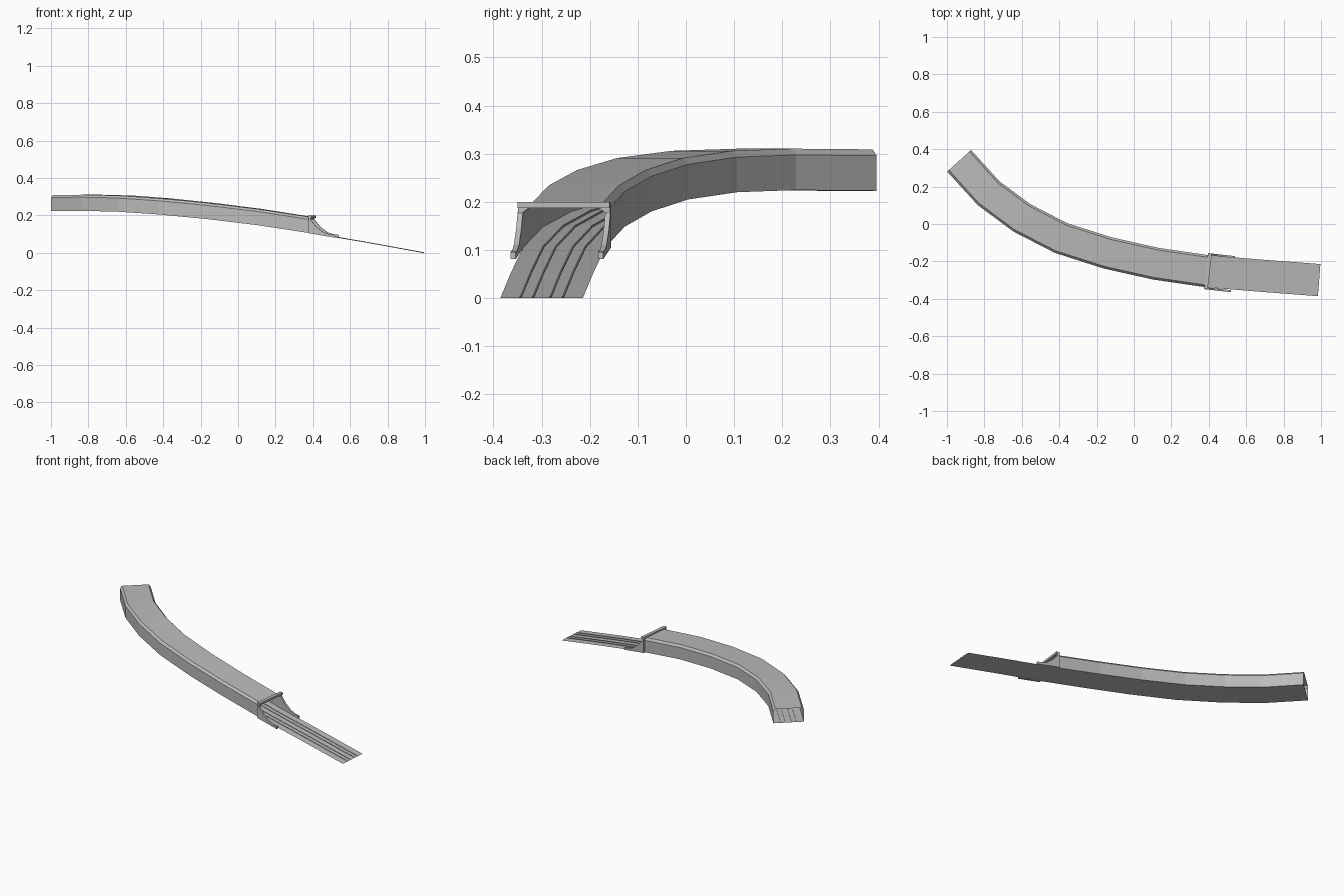
import bpy, bmesh
from mathutils import Vector

if "Cube" in bpy.data.objects:
    bpy.data.objects.remove(bpy.data.objects["Cube"])

# Track centre line: x, y, z of the deck
PATH = [Vector(p) for p in [
    (-0.935, 0.338, 0.223), (-0.778, 0.165, 0.2245), (-0.60, 0.033, 0.22),
    (-0.39, -0.075, 0.205), (-0.14, -0.155, 0.18), (0.118, -0.2125, 0.148),
    (0.395, -0.253, 0.105), (0.70, -0.278, 0.053), (0.99, -0.30, 0.0)]]
HALF = 0.086      # half width of the deck
PORTAL = 6        # station where the tunnel ends
UP = Vector((0, 0, 1))

concrete = bpy.data.materials.new("concrete_grey")
concrete.diffuse_color = (0.5, 0.5, 0.5, 1)
concrete.use_nodes = True
concrete.node_tree.nodes["Principled BSDF"].inputs["Base Color"].default_value = concrete.diffuse_color


def finish(name, bm):
    mesh = bpy.data.meshes.new(name)
    bm.to_mesh(mesh)
    bm.free()
    mesh.materials.append(concrete)
    obj = bpy.data.objects.new(name, mesh)
    bpy.context.collection.objects.link(obj)
    return obj


def flat_dir(v):
    return Vector((v.x, v.y, 0)).normalized()


def side(i):
    """Horizontal left-hand direction at a station."""
    a = PATH[max(i - 1, 0)]
    b = PATH[min(i + 1, len(PATH) - 1)]
    c = PATH[i]
    t = sum((flat_dir(d) for d in (c - a, b - c) if d.length > 0), Vector())
    return UP.cross(t.normalized())


def sweep(name, profile, last):
    """Sweep an open (offset, height) profile along the path."""
    bm = bmesh.new()
    rows = [[bm.verts.new(PATH[i] + side(i) * u + UP * h) for u, h in profile]
            for i in range(last + 1)]
    for r, s in zip(rows, rows[1:]):
        for j in range(len(profile) - 1):
            bm.faces.new((r[j], s[j], s[j + 1], r[j + 1]))
    return finish(name, bm)


ORIGIN, LEFT = PATH[PORTAL], side(PORTAL)
FORWARD = LEFT.cross(UP)


def prism(name, ring_a, ring_b):
    """Closed solid between two rings of (forward, left, up) portal coordinates."""
    bm = bmesh.new()
    a, b = [[bm.verts.new(ORIGIN + FORWARD * f + LEFT * l + UP * h) for f, l, h in ring]
            for ring in (ring_a, ring_b)]
    n = len(a)
    bm.faces.new(a)
    bm.faces.new(b[::-1])
    for i in range(n):
        k = (i + 1) % n
        bm.faces.new((a[i], b[i], b[k], a[k]))
    bmesh.ops.recalc_face_normals(bm, faces=bm.faces)
    return finish(name, bm)


# Deck and tunnel shell
sweep("track_deck", [(-HALF, 0), (HALF, 0)], len(PATH) - 1)
shell = [(-HALF, 0), (-HALF, 0.073), (-0.074, 0.086),
         (0.074, 0.086), (HALF, 0.073), (HALF, 0)]
sweep("tunnel_shell", shell, PORTAL)

# Two pairs of rails
for i, u in enumerate((-0.044, -0.018, 0.018, 0.044)):
    w, h = 0.0015, 0.003
    sweep(f"rail_{i + 1}", [(u - w, 0), (u - w, h), (u + w, h), (u + w, 0)], len(PATH) - 1)

# Portal arch around the tunnel mouth, with a deeper beam on top
arch = [(-0.096, 0), (-0.096, 0.084), (0.096, 0.084), (0.096, 0)] + shell[::-1]
arch = [(u, min(h, 0.082)) for u, h in arch]
prism("portal_arch", [(-0.006, u, h) for u, h in arch], [(0.004, u, h) for u, h in arch])
beam = [(-0.096, 0.082), (-0.096, 0.095), (0.096, 0.095), (0.096, 0.082)]
prism("portal_beam", [(-0.01, u, h) for u, h in beam], [(0.01, u, h) for u, h in beam])

# Sloping wing walls beside the deck
wing = [(-0.008, 0), (-0.008, 0.082), (0.004, 0.072), (0.035, 0.035), (0.072, 0.006),
        (0.105, -0.006), (0.135, -0.009), (0.135, -0.024)]
for name, s in (("wing_wall_left", 1), ("wing_wall_right", -1)):
    prism(name, [(f, s * 0.086, h) for f, h in wing], [(f, s * 0.097, h) for f, h in wing])
